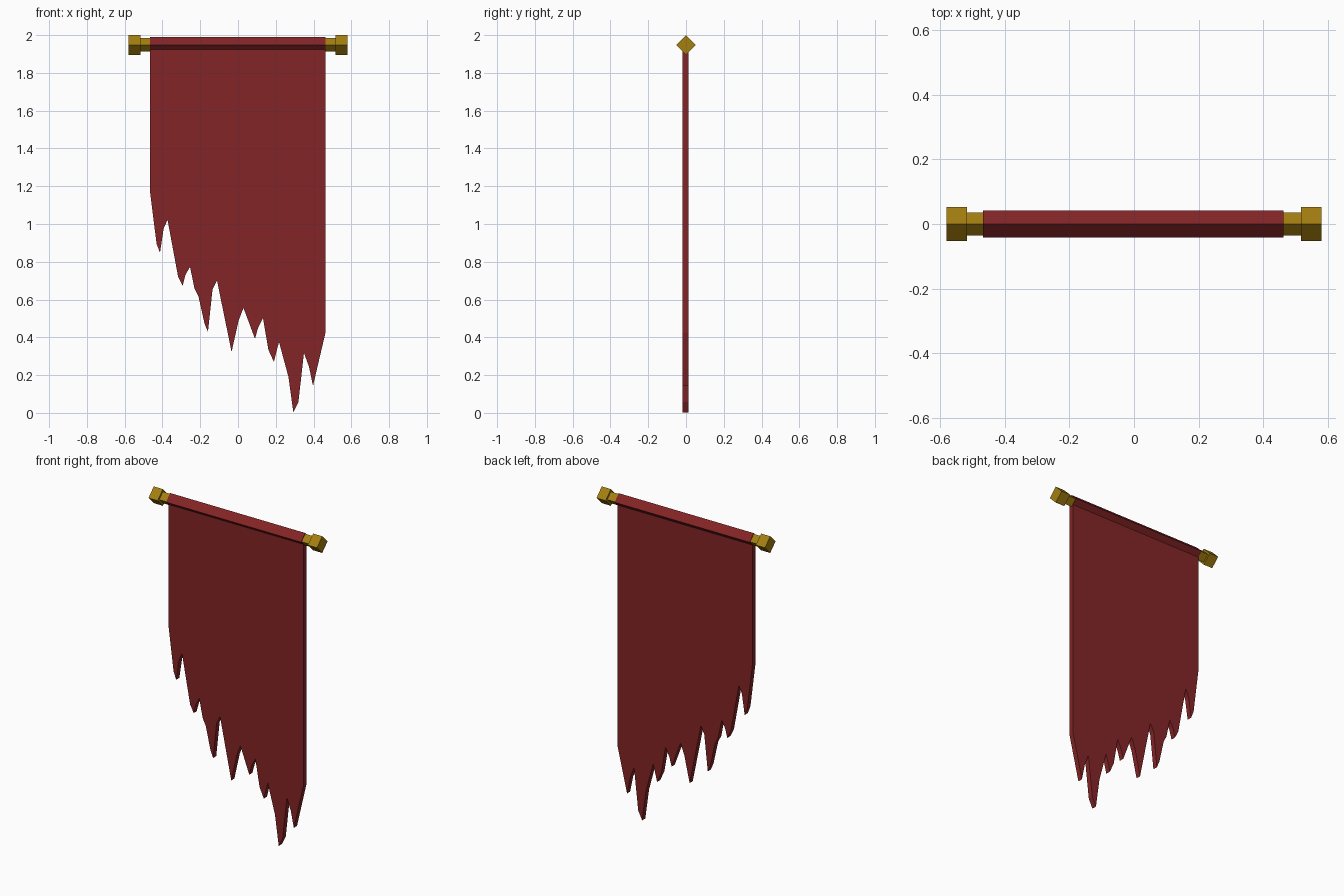
import bpy, bmesh, math
from mathutils import Matrix

if "Cube" in bpy.data.objects:
    bpy.data.objects.remove(bpy.data.objects["Cube"])


def material(name, rgb):
    m = bpy.data.materials.new(name)
    m.diffuse_color = (*rgb, 1)
    m.use_nodes = True
    m.node_tree.nodes["Principled BSDF"].inputs["Base Color"].default_value = m.diffuse_color
    return m


RED = material("dark red cloth", (0.23, 0.018, 0.019))
GOLD = material("old gold", (0.37, 0.21, 0.005))
ROD_Z = 1.948


def add_object(name, bm, mat):
    bmesh.ops.recalc_face_normals(bm, faces=bm.faces)
    me = bpy.data.meshes.new(name)
    bm.to_mesh(me)
    bm.free()
    me.materials.append(mat)
    ob = bpy.data.objects.new(name, me)
    bpy.context.collection.objects.link(ob)
    return ob


def diamond_bar(name, x0, x1, r, mat):
    """Four-sided bar along x, standing on its edge."""
    bm = bmesh.new()
    place = Matrix.Translation(((x0 + x1) / 2, 0, ROD_Z)) @ Matrix.Rotation(math.pi / 2, 4, 'Y')
    bmesh.ops.create_cone(bm, cap_ends=True, segments=4, radius1=r, radius2=r,
                          depth=x1 - x0, matrix=place)
    return add_object(name, bm, mat)


# Rod, end caps and the cloth sleeve wrapped round the rod
diamond_bar("rod", -0.55, 0.55, 0.036, GOLD)
diamond_bar("left_cap", -0.58, -0.517, 0.052, GOLD)
diamond_bar("right_cap", 0.517, 0.58, 0.052, GOLD)
diamond_bar("cloth_sleeve", -0.467, 0.463, 0.041, RED)

# Hanging cloth: tattered lower edge from left to right, (x, z)
edge = [(-.467, 1.18), (-.431, .895), (-.413, .848), (-.394, .975), (-.373, 1.022),
        (-.317, .72), (-.293, .673), (-.278, .731), (-.254, .773), (-.23, .657),
        (-.209, .615), (-.177, .472), (-.159, .429), (-.135, .652), (-.111, .70),
        (-.034, .323), (.003, .488), (.029, .556), (.09, .392), (.106, .45),
        (.132, .503), (.161, .334), (.19, .27), (.217, .376), (.267, .191),
        (.293, .003), (.32, .058), (.349, .318), (.376, .244), (.397, .143),
        (.463, .424)]
outline = edge + [(.463, ROD_Z), (-.467, ROD_Z)]
bm = bmesh.new()
face = bm.faces.new([bm.verts.new((x, -0.018, z)) for x, z in outline])
ext = bmesh.ops.extrude_face_region(bm, geom=[face], use_keep_orig=True)
bmesh.ops.translate(bm, vec=(0, 0.031, 0),
                    verts=[g for g in ext["geom"] if isinstance(g, bmesh.types.BMVert)])
add_object("hanging_cloth", bm, RED)
